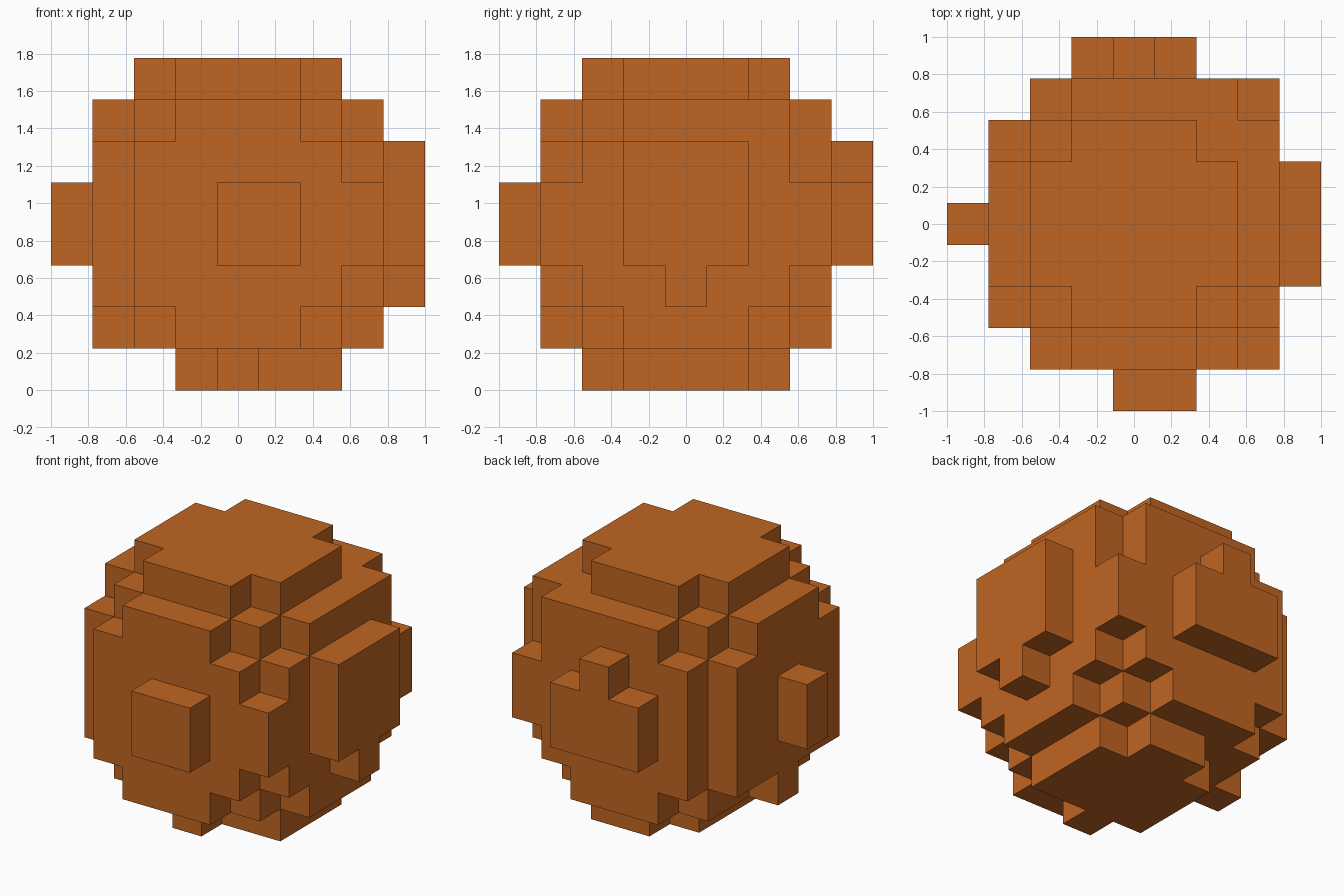
import bpy
import bmesh
import math
from mathutils import Vector

cube = bpy.data.objects.get("Cube")
if cube:
    bpy.data.objects.remove(cube, do_unlink=True)

CELL = 2 / 9
cells = set()


def block(xs, ys, zs):
    """Fill an inclusive range of grid cells."""
    for x in range(xs[0], xs[1] + 1):
        for y in range(ys[0], ys[1] + 1):
            for z in range(zs[0], zs[1] + 1):
                cells.add((x, y, z))


# Underside
block((3, 6), (3, 5), (0, 0))
block((4, 4), (2, 2), (0, 0))
block((4, 5), (6, 6), (0, 0))

# Lower ring
block((2, 6), (2, 6), (1, 1))
block((3, 5), (1, 7), (1, 1))
block((7, 7), (3, 5), (1, 1))
block((1, 1), (4, 4), (1, 1))

# Main body with two filled upright corners
block((2, 6), (1, 7), (2, 5))
block((1, 7), (2, 6), (2, 5))
block((7, 7), (1, 1), (3, 4))
block((7, 7), (7, 7), (3, 4))

# Upper ring
block((2, 6), (2, 6), (6, 6))
block((3, 5), (1, 7), (6, 6))
block((1, 7), (3, 5), (6, 6))
block((7, 7), (6, 6), (6, 6))
block((6, 6), (7, 7), (6, 6))

# Top cap
block((3, 5), (2, 6), (7, 7))
block((2, 6), (3, 5), (7, 7))

# Front, back, left and right knobs
block((4, 5), (0, 0), (3, 4))
block((3, 5), (8, 8), (3, 4))
block((4, 4), (8, 8), (5, 5))
block((8, 8), (3, 5), (3, 5))
block((8, 8), (4, 4), (2, 2))
block((0, 0), (4, 4), (3, 4))

# Skin: one square for every exposed cell side
bm = bmesh.new()
half = CELL / 2
for c in sorted(cells):
    centre = Vector(((c[0] - 4) * CELL, (c[1] - 4) * CELL, (c[2] + 0.5) * CELL))
    for axis in range(3):
        for sign in (-1, 1):
            near = list(c)
            near[axis] += sign
            if tuple(near) in cells:
                continue
            n, u, v = Vector(), Vector(), Vector()
            n[axis] = sign * half
            u[(axis + 1) % 3] = half
            v[(axis + 2) % 3] = half * sign
            corners = (-u - v, u - v, u + v, v - u)
            bm.faces.new([bm.verts.new(centre + n + p) for p in corners])

# Weld and merge flat regions
bmesh.ops.remove_doubles(bm, verts=bm.verts, dist=CELL / 100)
bmesh.ops.dissolve_limit(bm, angle_limit=math.radians(1), verts=bm.verts, edges=bm.edges)

mesh = bpy.data.meshes.new("block_ball")
bm.to_mesh(mesh)
bm.free()
ball = bpy.data.objects.new("block_ball", mesh)
bpy.context.collection.objects.link(ball)

# Colour
orange = bpy.data.materials.new("burnt_orange")
orange.use_nodes = True
colour = (0.53, 0.13, 0.016, 1)
orange.diffuse_color = colour
orange.node_tree.nodes["Principled BSDF"].inputs["Base Color"].default_value = colour
mesh.materials.append(orange)
